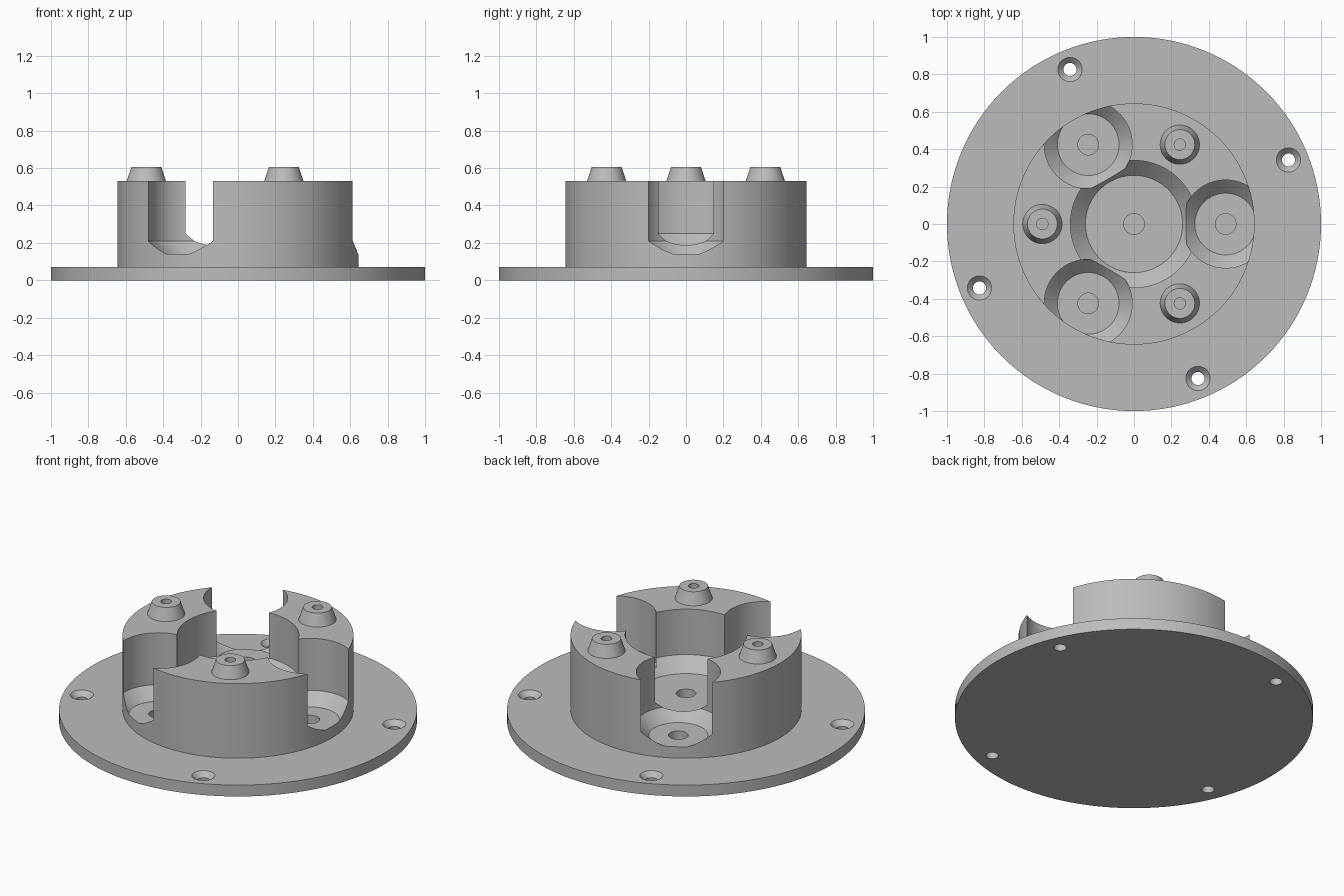
import bpy
import bmesh
import math

cube = bpy.data.objects.get("Cube")
if cube:
    bpy.data.objects.remove(cube, do_unlink=True)

grey = bpy.data.materials.new("plain grey")
grey.use_nodes = True
colour = (0.5, 0.5, 0.5, 1)
grey.diffuse_color = colour
grey.node_tree.nodes["Principled BSDF"].inputs["Base Color"].default_value = colour


def lathe(name, profile, x=0, y=0, steps=96):
    """Spin (radius, height) points about a vertical axis at x, y."""
    bm = bmesh.new()
    verts = [bm.verts.new((r, 0, z)) for r, z in profile]
    edges = [bm.edges.new(pair) for pair in zip(verts, verts[1:])]
    bmesh.ops.spin(bm, geom=verts + edges, cent=(0, 0, 0), axis=(0, 0, 1),
                   angle=math.tau, steps=steps, use_duplicate=False)
    bmesh.ops.remove_doubles(bm, verts=bm.verts, dist=1e-5)
    bmesh.ops.recalc_face_normals(bm, faces=bm.faces)
    mesh = bpy.data.meshes.new(name)
    bm.to_mesh(mesh)
    bm.free()
    mesh.materials.append(grey)
    obj = bpy.data.objects.new(name, mesh)
    obj.location = (x, y, 0)
    bpy.context.collection.objects.link(obj)
    return obj


def ring(radius, count, start):
    """Evenly spaced points on a circle."""
    for i in range(count):
        a = math.radians(start) + math.tau * i / count
        yield radius * math.cos(a), radius * math.sin(a)


def cut(target, cutter):
    """Subtract the cutter from the target, then discard it."""
    cutter.hide_render = True
    mod = target.modifiers.new("cut", 'BOOLEAN')
    mod.operation = 'DIFFERENCE'
    mod.solver = 'EXACT'
    mod.object = cutter
    bpy.context.view_layer.objects.active = target
    bpy.ops.object.modifier_apply(modifier=mod.name)
    bpy.data.objects.remove(cutter, do_unlink=True)


def smooth(obj):
    bpy.ops.object.select_all(action='DESELECT')
    obj.select_set(True)
    bpy.context.view_layer.objects.active = obj
    bpy.ops.object.shade_smooth_by_angle(angle=math.radians(25))


def pocket(radius, floor_radius, floor, shoulder):
    """Straight bore, bevelled to a flat floor with a small blind hole."""
    hole, depth = 0.055, 0.06
    return [(0, floor - depth), (hole, floor - depth), (hole, floor),
            (floor_radius, floor), (radius, shoulder), (radius, 0.7), (0, 0.7)]


# Round flange with the raised hub
FLANGE, TOP = 0.07, 0.53
hub = lathe("flanged_hub", [(0, 0), (1, 0), (1, FLANGE), (0.645, FLANGE),
                            (0.645, TOP), (0, TOP)], steps=128)

# Central pocket and three open side pockets
cut(hub, lathe("central_cutter", pocket(0.34, 0.26, 0.17, 0.25)))
for x, y in ring(0.49, 3, 0):
    cut(hub, lathe("side_cutter", pocket(0.235, 0.165, 0.14, 0.21), x, y))

# Countersunk screw holes in the flange
for x, y in ring(0.894, 4, 22.5):
    cut(hub, lathe("screw_cutter", [(0, -0.1), (0.035, -0.1), (0.035, 0.04),
                                    (0.065, FLANGE), (0.065, 0.2), (0, 0.2)],
                   x, y, 48))
smooth(hub)

# Tapered locating studs with blind holes
for n, (x, y) in enumerate(ring(0.49, 3, 60), 1):
    smooth(lathe(f"locating_stud_{n}", [(0.105, TOP), (0.08, 0.605), (0.03, 0.605),
                                        (0.03, 0.54), (0, 0.54)], x, y, 64))
